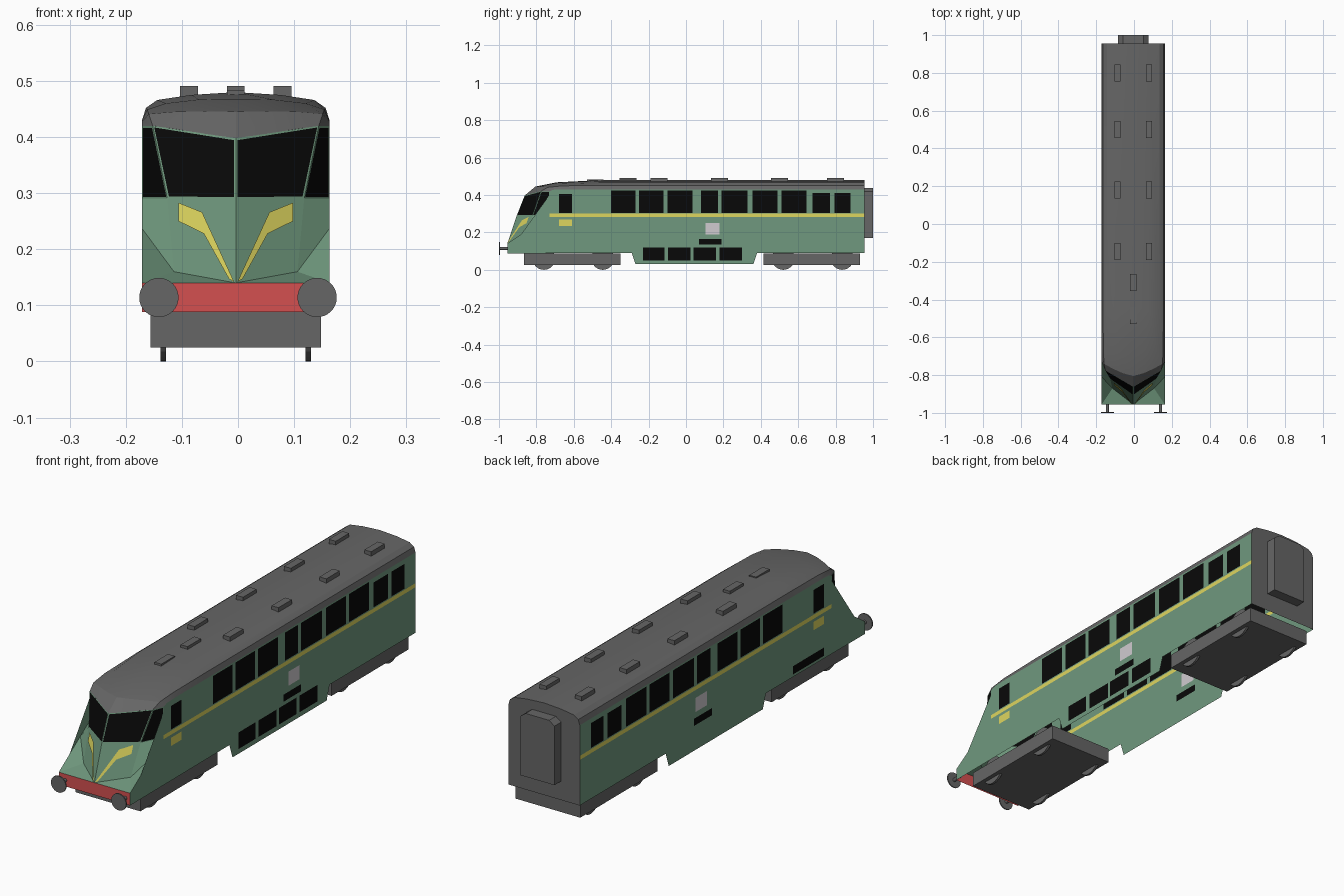
import bpy, bmesh, math
from mathutils import Vector

if "Cube" in bpy.data.objects:
    bpy.data.objects.remove(bpy.data.objects["Cube"])

DX, W = -0.004, 0.167          # sideways offset and half width of the body


def s2l(c):
    c /= 255
    return c / 12.92 if c < 0.04 else ((c + 0.055) / 1.055) ** 2.4


def mat(name, *rgb):
    m = bpy.data.materials.new(name)
    m.diffuse_color = (*[s2l(c) for c in rgb], 1)
    m.use_nodes = True
    m.node_tree.nodes["Principled BSDF"].inputs["Base Color"].default_value = m.diffuse_color
    return m


GREEN = mat("green paint", 112, 153, 126)
BLACK = mat("black glass", 8, 8, 8)
YELLOW = mat("yellow paint", 222, 214, 95)
RED = mat("red paint", 212, 80, 80)
GREY = mat("grey metal", 102, 102, 102)
LIGHT = mat("light panel", 208, 203, 208)


def finish(bm, name, *mats):
    me = bpy.data.meshes.new(name)
    bm.to_mesh(me)
    bm.free()
    for m in mats:
        me.materials.append(m)
    ob = bpy.data.objects.new(name, me)
    bpy.context.collection.objects.link(ob)
    return ob


def box(name, lo, hi, m):
    bm = bmesh.new()
    bmesh.ops.create_cube(bm, size=1)
    for v in bm.verts:
        v.co = Vector([lo[i] if v.co[i] < 0 else hi[i] for i in range(3)])
    return finish(bm, name, m)


def cylinder(name, centre, r, depth, axis, m, n=24):
    bm = bmesh.new()
    bmesh.ops.create_cone(bm, cap_ends=True, segments=n, radius1=r, radius2=r, depth=depth)
    for v in bm.verts:
        x, y, z = v.co
        v.co = Vector(centre) + (Vector((z, x, y)) if axis == 'X' else Vector((y, z, x)))
    return finish(bm, name, m)


def prism_y(name, pts, y0, y1, m):
    bm = bmesh.new()
    a = bm.faces.new([bm.verts.new((x, y0, z)) for x, z in pts])
    ext = bmesh.ops.extrude_face_region(bm, geom=[a], use_keep_orig=True)
    for v in ext["geom"]:
        if isinstance(v, bmesh.types.BMVert):
            v.co.y = y1
    bmesh.ops.recalc_face_normals(bm, faces=bm.faces)
    return finish(bm, name, m)


# Roof rings, eave to centre, from the brow back to the tail
full = [(W, .43), (.16, .452), (.14, .466), (.08, .475), (0, .48)]
rings = [
    [(W, -.73, .42), (.148, -.775, .42), (.10, -.803, .413), (.05, -.833, .405), (0, -.862, .398)],
    [(W, -.71, .428), (.155, -.74, .441), (.11, -.765, .445), (.055, -.79, .446), (0, -.805, .445)],
    [(W, -.65, .43), (.158, -.66, .449), (.125, -.67, .46), (.065, -.68, .467), (0, -.69, .468)],
    [(x, -.45, z) for x, z in full],
    [(x, .955, z) for x, z in full]]

bm = bmesh.new()
grid = []
for ring in rings:
    whole = ring + [(-x, y, z) for x, y, z in reversed(ring[:-1])]
    grid.append([bm.verts.new((x + DX, y, z)) for x, y, z in whole])
for a, b in zip(grid, grid[1:]):
    for i in range(len(a) - 1):
        bm.faces.new((a[i], a[i + 1], b[i + 1], b[i]))
bmesh.ops.recalc_face_normals(bm, faces=bm.faces)
if sum(f.normal.z for f in bm.faces) < 0:
    bmesh.ops.reverse_faces(bm, faces=bm.faces)
roof = finish(bm, "roof", GREY)
bpy.context.view_layer.objects.active = roof
roof.select_set(True)
bpy.ops.object.shade_smooth_by_angle(angle=math.radians(25))

# Tail wall
bm = bmesh.new()
tail = [(W, .09)] + full + [(-x, z) for x, z in reversed(full[:-1])] + [(-W, .09)]
bm.faces.new([bm.verts.new((x + DX, .955, z)) for x, z in reversed(tail)]).normal_update()
bmesh.ops.reverse_faces(bm, faces=[f for f in bm.faces if f.normal.y < 0])
finish(bm, "tail_wall", GREY)

# Side walls: outline in y, z with the skirt, cut along the painted rectangles
outline = [(-.955, .088), (-.955, .14), (-.81, .237), (-.73, .29), (-.73, .42), (-.71, .428),
           (-.65, .43), (-.45, .43), (.955, .43), (.955, .09), (.38, .09), (.36, .03),
           (-.27, .03), (-.29, .09)]
windows = [(-.40, -.27), (-.25, -.12), (-.10, .035), (.08, .17), (.19, .33),
           (.355, .49), (.51, .645), (.675, .77), (.795, .88)]
vents = [(-.23, -.115), (-.095, .025), (.04, .16), (.18, .30)]
common = [(a, b, .305, .424 if a < .6 else .41, 1) for a, b in windows]
common += [(-.68, -.61, .305, .405, 1), (-.73, .955, .283, .3, 2),
           (-.68, -.61, .235, .27, 2), (.105, .18, .19, .25, 3), (.07, .19, .135, .165, 1)]
for side, label in ((1, "right"), (-1, "left")):
    marks = common + ([(a, b, .05, .12, 1) for a, b in vents] if side > 0
                      else [(-.68, -.47, .10, .135, 1)])
    bm = bmesh.new()
    bm.faces.new([bm.verts.new((side * W + DX, y, z)) for y, z in outline])
    bmesh.ops.triangulate(bm, faces=bm.faces)
    cuts = {('y', v) for k in marks for v in k[:2]} | {('z', v) for k in marks for v in k[2:4]}
    for ax, v in sorted(cuts):
        d = Vector((0, 1, 0)) if ax == 'y' else Vector((0, 0, 1))
        bmesh.ops.bisect_plane(bm, geom=bm.verts[:] + bm.edges[:] + bm.faces[:],
                               dist=1e-6, plane_co=d * v, plane_no=d)
    for f in bm.faces:
        f.normal_update()
        if f.normal.x * side < 0:
            f.normal_flip()
        c = f.calc_center_median()
        for y0, y1, z0, z1, idx in marks:
            if y0 < c.y < y1 and z0 < c.z < z1:
                f.material_index = idx
    finish(bm, label + "_side_wall", GREEN, BLACK, YELLOW, LIGHT)

# Nose: faceted panels with inset windscreens, mirrored
A, B, C = (0, -.955, .14), (W, -.955, .14), (W, -.81, .237)
P, S, T = (.11, -.87, .16), (W, -.73, .29), (.122, -.82, .29)
APEX, TOP, PILLAR, EAVE = (0, -.905, .29), (0, -.862, .398), (.148, -.775, .42), (W, -.73, .42)
bm = bmesh.new()
for m in (1, -1):
    def panel(*pts):
        vs = [bm.verts.new((m * x + DX, y, z)) for x, y, z in pts]
        f = bm.faces.new(vs if m > 0 else vs[::-1])
        f.normal_update()
        return f
    panel(A, P, T, APEX)
    panel(A, B, P)
    panel(B, C, P)
    panel(P, C, S, T)
    for f in (panel(APEX, T, PILLAR, TOP), panel(T, S, EAVE, PILLAR)):
        bmesh.ops.inset_individual(bm, faces=[f], thickness=.005)
        f.material_index = 1
    panel((0, -.955, .088), (W, -.955, .088), B, A).material_index = 2
bmesh.ops.remove_doubles(bm, verts=bm.verts, dist=1e-5)
finish(bm, "nose", GREEN, BLACK, RED)

# Yellow chevron plates lying on the front nose panels
pa, pn = Vector(A), (Vector(T) - Vector(A)).cross(Vector(APEX) - Vector(A)).normalized()
stroke = [(.003, .142), (.012, .147), (.057, .228), (.06, .266)]
wing = [(.06, .266), (.057, .228), (.102, .25), (.102, .283)]
bm = bmesh.new()
for m in (1, -1):
    for shape in (stroke, wing):
        vs = []
        for x, z in shape:
            y = pa.y - (pn.x * (x - pa.x) + pn.z * (z - pa.z)) / pn.y - .005
            vs.append(bm.verts.new((m * x + DX, y, z)))
        f = bm.faces.new(vs)
        f.normal_update()
        if f.normal.y > 0:
            f.normal_flip()
finish(bm, "nose_chevron", YELLOW)

# Gangway on the tail
prism_y("tail_gangway", [(DX - .08, .17), (DX + .08, .17), (DX + .08, .42), (DX + .055, .438),
                         (DX - .055, .438), (DX - .08, .42)], .955, 1.0, GREY)

# Bogies and wheels
for y0, label in ((-.865, "front"), (.415, "rear")):
    box(label + "_bogie", (DX - .152, y0, .025), (DX + .152, y0 + .515, .088), GREY)
    for y in (y0 + .105, y0 + .42):
        for x in (-.129, .129):
            cylinder(label + "_wheel", (x + DX, y, .061), .061, .01, 'X', GREY)

# Buffers
for x in (-.141, .141):
    cylinder("buffer_disc", (x, -.9975, .114), .035, .005, 'Y', GREY, 32)
    cylinder("buffer_shaft", (x, -.975, .114), .008, .042, 'Y', GREY, 12)

# Roof vents
for y in (.80, .50, .18, -.145):
    for x in (-.083, .083):
        box("roof_vent", (x + DX - .016, y - .045, .468), (x + DX + .016, y + .045, .491), GREY)
box("centre_vent", (DX - .016, -.355, .47), (DX + .016, -.265, .491), GREY)
box("front_vent", (DX - .016, -.53, .465), (DX + .016, -.44, .484), GREY)
